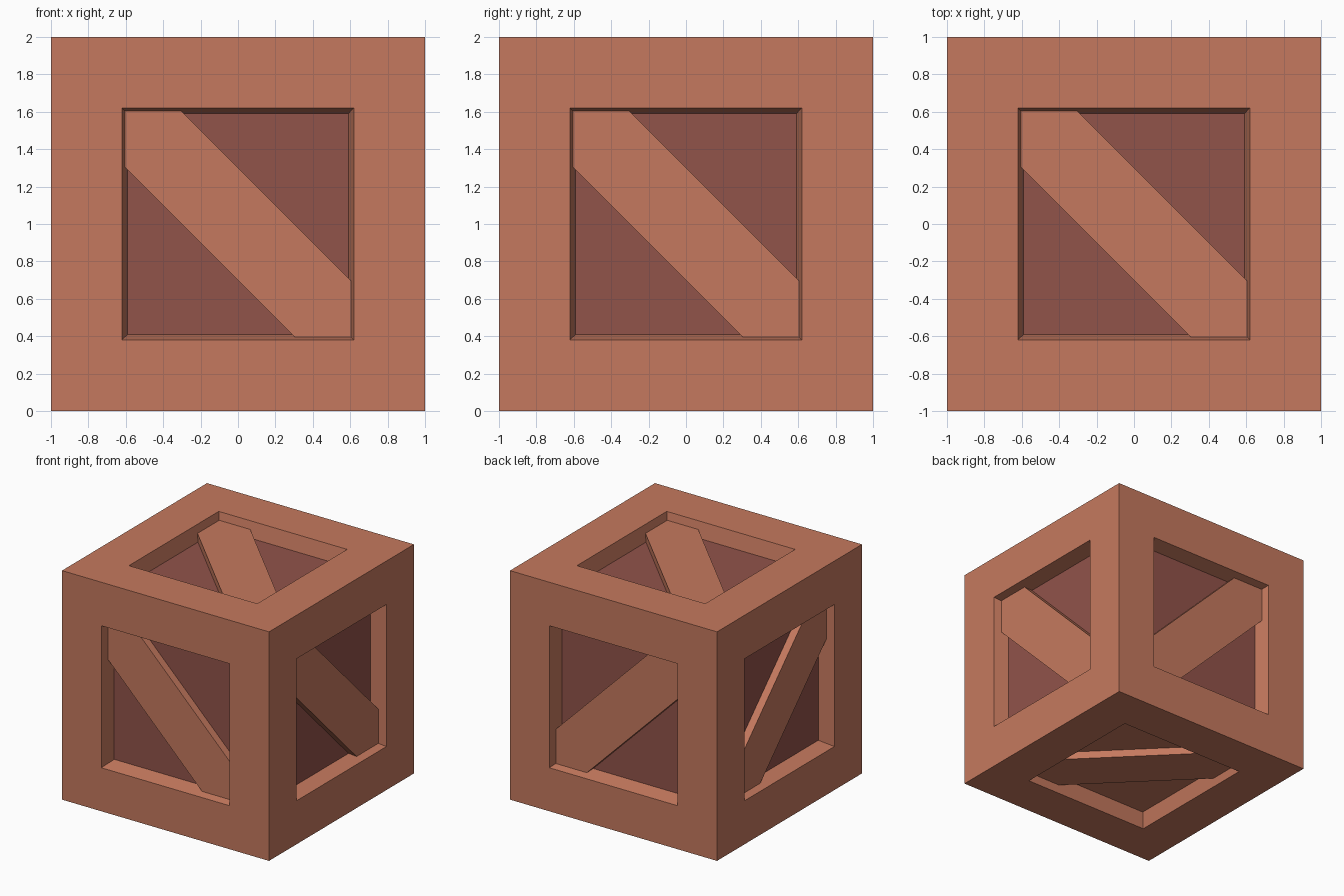
import bpy, bmesh
from mathutils import Vector

if "Cube" in bpy.data.objects:
    bpy.data.objects.remove(bpy.data.objects["Cube"])

RIM = 0.38        # frame width around each recess
PANEL = 0.135     # recess depth
BRACE = 0.068     # depth of the brace face below the frame
HALF = 0.605      # half extent of a brace
BAND = 0.30       # brace half width measured along the recess edge


def srgb(r, g, b):
    return tuple(((c / 255 + 0.055) / 1.055) ** 2.4 for c in (r, g, b)) + (1.0,)


def material(name, rgb):
    m = bpy.data.materials.new(name)
    m.diffuse_color = srgb(*rgb)
    m.use_nodes = True
    m.node_tree.nodes["Principled BSDF"].inputs["Base Color"].default_value = m.diffuse_color
    return m


frame_mat = material("light wood", (197, 121, 94))
panel_mat = material("dark wood", (145, 83, 74))


def add_object(name, bm, mats):
    bmesh.ops.recalc_face_normals(bm, faces=bm.faces)
    mesh = bpy.data.meshes.new(name)
    bm.to_mesh(mesh)
    bm.free()
    for m in mats:
        mesh.materials.append(m)
    ob = bpy.data.objects.new(name, mesh)
    ob.location.z = 1
    bpy.context.collection.objects.link(ob)


# Crate body: a cube with a tapered recess in every side
bm = bmesh.new()
bmesh.ops.create_cube(bm, size=2)
bm.normal_update()
sides = list(bm.faces)
bmesh.ops.inset_individual(bm, faces=sides, thickness=RIM, use_even_offset=True)
bmesh.ops.inset_individual(bm, faces=sides, thickness=0.03, depth=-PANEL,
                           use_even_offset=True)
# Dark panels everywhere except underneath
for f in sides:
    f.material_index = 0 if f.calc_center_median().z < -0.5 else 1
add_object("crate_body", bm, [frame_mat, panel_mat])

# Diagonal braces: a clipped band across each recess, mirrored on opposite sides
h, c = HALF, HALF - BAND
outline = [(-h, h), (-c, h), (h, -c), (h, -h), (c, -h), (-h, c)]
names = {(0, 1): "right", (0, -1): "left", (1, 1): "back",
         (1, -1): "front", (2, 1): "top", (2, -1): "bottom"}
for (axis, sign), side in names.items():
    a, b = [i for i in range(3) if i != axis]
    bm = bmesh.new()
    rings = []
    for w in (1 - PANEL - 0.01, 1 - BRACE):
        ring = []
        for u, v in outline:
            p = Vector()
            p[a], p[b], p[axis] = u, v, sign * w
            ring.append(bm.verts.new(p))
        rings.append(ring)
        bm.faces.new(ring)
    for i in range(6):
        j = (i + 1) % 6
        bm.faces.new((rings[0][i], rings[0][j], rings[1][j], rings[1][i]))
    add_object(side + "_brace", bm, [frame_mat])
